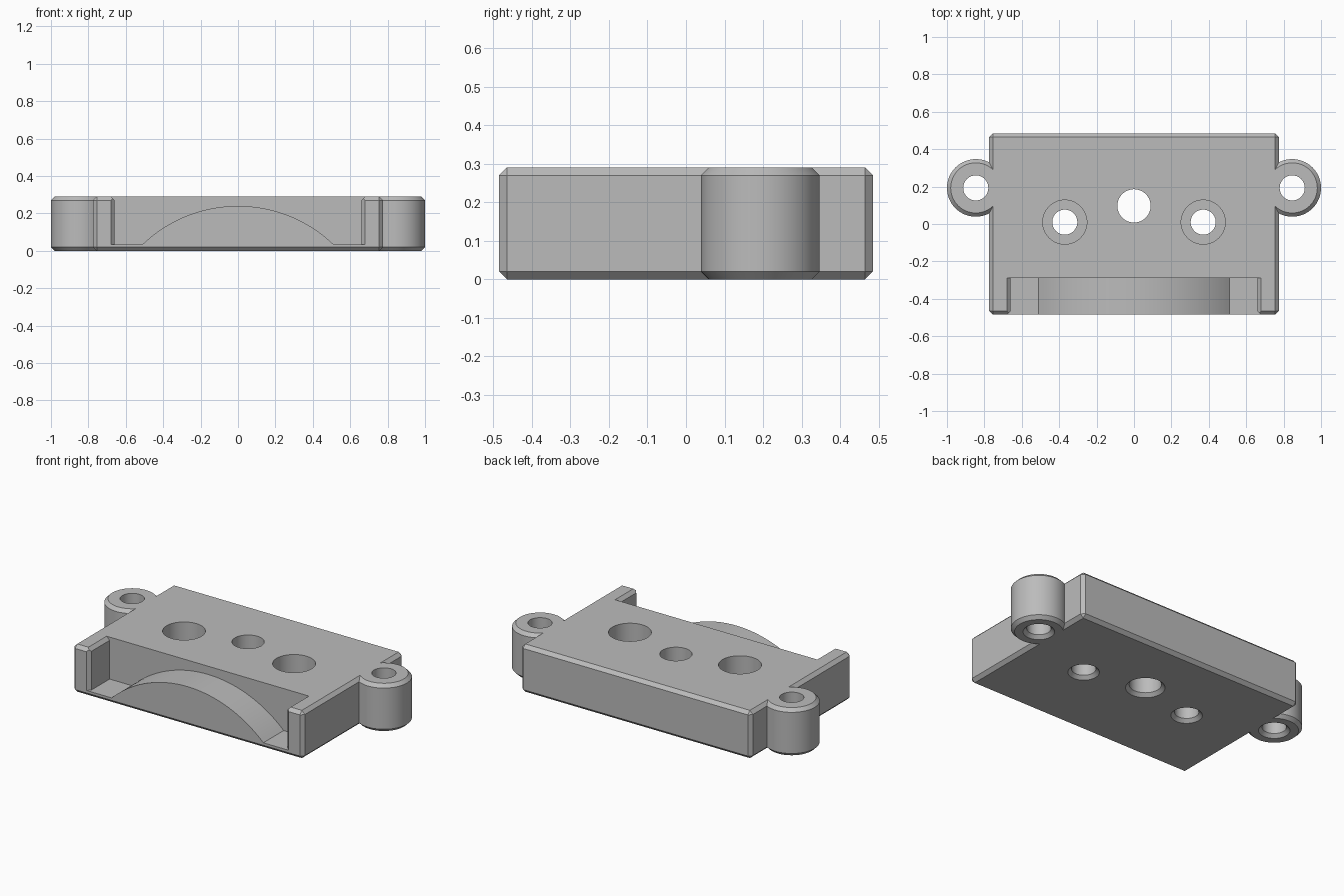
import bpy, bmesh, math

if "Cube" in bpy.data.objects:
    bpy.data.objects.remove(bpy.data.objects["Cube"])

HALF_X, HALF_Y, HEIGHT, CHAMFER = 0.775, 0.485, 0.29, 0.02
FLOOR, WALL_X, WALL_Y = 0.035, 0.66, -0.29
EAR_X, EAR_Y, EAR_R = 0.846, 0.193, 0.154

grey = bpy.data.materials.new("plain grey")
grey.use_nodes = True
colour = (0.5, 0.5, 0.5, 1)
grey.diffuse_color = colour
grey.node_tree.nodes["Principled BSDF"].inputs["Base Color"].default_value = colour


def make_object(name, bm):
    bmesh.ops.recalc_face_normals(bm, faces=bm.faces)
    mesh = bpy.data.meshes.new(name)
    bm.to_mesh(mesh)
    bm.free()
    mesh.materials.append(grey)
    obj = bpy.data.objects.new(name, mesh)
    bpy.context.collection.objects.link(obj)
    return obj


def loft(name, rings):
    """Closed solid through rings of equal point count."""
    bm = bmesh.new()
    loops = [[bm.verts.new(p) for p in ring] for ring in rings]
    n = len(loops[0])
    for a, b in zip(loops, loops[1:]):
        for i in range(n):
            j = (i + 1) % n
            bm.faces.new((a[i], a[j], b[j], b[i]))
    bm.faces.new(loops[0][::-1])
    bm.faces.new(loops[-1])
    return make_object(name, bm)


def turned(name, x, y, profile, sides=64):
    """Round solid about a vertical axis, from (radius, z) pairs."""
    angles = [2 * math.pi * i / sides for i in range(sides)]
    return loft(name, [[(x + r * math.cos(a), y + r * math.sin(a), z)
                        for a in angles] for r, z in profile])


def prism_y(name, profile, y0, y1):
    return loft(name, [[(x, y, z) for x, z in profile] for y in (y0, y1)])


def prism_z(name, profile, z0, z1):
    return loft(name, [[(x, y, z) for x, y in profile] for z in (z0, z1)])


def combine(tool, operation):
    tool.hide_render = True
    mod = body.modifiers.new("combine", 'BOOLEAN')
    mod.operation, mod.object, mod.solver = operation, tool, 'EXACT'
    bpy.context.view_layer.objects.active = body
    bpy.ops.object.modifier_apply(modifier=mod.name)
    bpy.data.objects.remove(tool)


# Chamfered block
bm = bmesh.new()
bmesh.ops.create_cube(bm, size=1)
for v in bm.verts:
    v.co.x *= 2 * HALF_X
    v.co.y *= 2 * HALF_Y
    v.co.z = (v.co.z + 0.5) * HEIGHT
bmesh.ops.bevel(bm, geom=bm.edges[:], offset=CHAMFER, segments=1, affect='EDGES')
body = make_object("mounting_block", bm)

# Front recess, with flared top and front edges on its side walls
combine(prism_y("recess", [(-WALL_X, FLOOR), (WALL_X, FLOOR),
                           (WALL_X, 0.4), (-WALL_X, 0.4)], -0.6, WALL_Y), 'DIFFERENCE')
flare = 2 * CHAMFER
top, front = HEIGHT - CHAMFER, CHAMFER - HALF_Y
combine(prism_y("top_flare", [(-WALL_X, top), (WALL_X, top),
                              (WALL_X + flare, top + flare),
                              (-WALL_X - flare, top + flare)], -0.6, WALL_Y), 'DIFFERENCE')
combine(prism_z("front_flare", [(-WALL_X, front), (WALL_X, front),
                                (WALL_X + flare, front - flare),
                                (-WALL_X - flare, front - flare)], FLOOR, 0.4), 'DIFFERENCE')

# Arched saddle inside the recess
half, rise = 0.51, 0.205
radius = (half ** 2 + rise ** 2) / (2 * rise)
centre = FLOOR + rise - radius
sweep = math.asin(half / radius)
arc = [(radius * math.sin(sweep * t / 24), centre + radius * math.cos(sweep * t / 24))
       for t in range(-24, 25)]
combine(prism_y("saddle", [(-half, 0.025)] + arc + [(half, 0.025)],
                -HALF_Y, WALL_Y + 0.02), 'UNION')

# Screw ears
for side in (-1, 1):
    combine(turned("ear", side * EAR_X, EAR_Y,
                   [(EAR_R - CHAMFER, 0), (EAR_R, CHAMFER),
                    (EAR_R, HEIGHT - CHAMFER), (EAR_R - CHAMFER, HEIGHT)]), 'UNION')


# Through holes, countersunk underneath
def hole(x, y, r, bore=None):
    profile = [(r + flare, -CHAMFER), (r, CHAMFER)]
    if bore:
        profile += [(r, 0.12), (bore, 0.12)]
    profile.append((bore or r, 0.4))
    combine(turned("hole", x, y, profile), 'DIFFERENCE')


hole(0, 0.097, 0.089)
for side in (-1, 1):
    hole(side * EAR_X, EAR_Y, 0.067)
    hole(side * 0.37, 0.01, 0.067, 0.118)

# Smooth curves, sharp chamfers
bpy.ops.object.select_all(action='DESELECT')
body.select_set(True)
bpy.context.view_layer.objects.active = body
bpy.ops.object.shade_smooth_by_angle(angle=math.radians(25))
